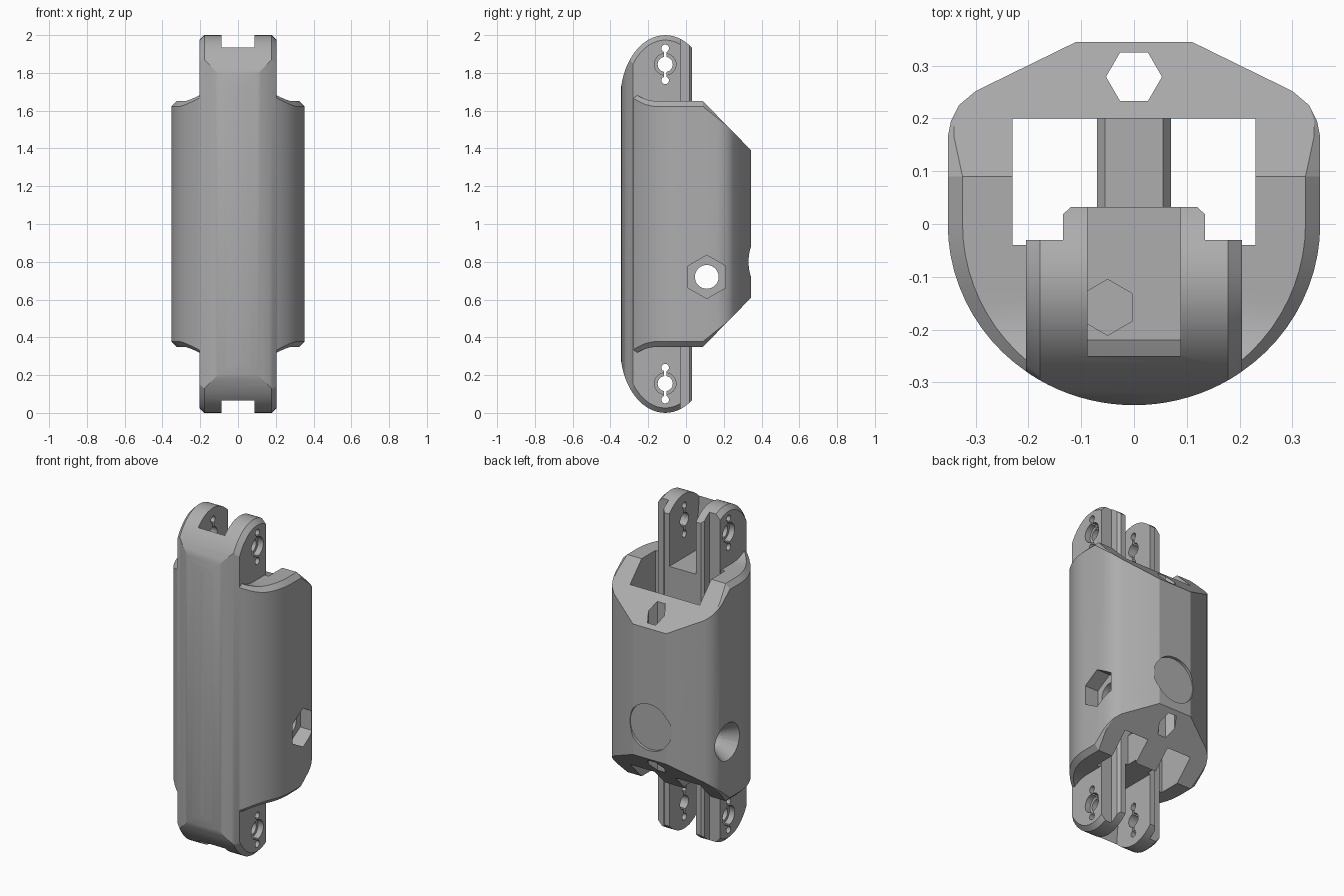
import bpy, bmesh, math
from mathutils import Matrix, Vector

if "Cube" in bpy.data.objects:
    bpy.data.objects.remove(bpy.data.objects["Cube"])

grey = bpy.data.materials.new("grey plastic")
grey.diffuse_color = (0.42, 0.42, 0.42, 1)
grey.use_nodes = True
grey.node_tree.nodes["Principled BSDF"].inputs["Base Color"].default_value = grey.diffuse_color
RX, RY = 0.353, 0.343


def make(name, bm):
    bmesh.ops.recalc_face_normals(bm, faces=bm.faces)
    me = bpy.data.meshes.new(name)
    bm.to_mesh(me)
    bm.free()
    me.materials.append(grey)
    ob = bpy.data.objects.new(name, me)
    bpy.context.collection.objects.link(ob)
    return ob


def loft(name, rings):
    """Closed solid through rings of equal length."""
    bm = bmesh.new()
    vs = [[bm.verts.new(p) for p in r] for r in rings]
    n = len(vs[0])
    for a, b in zip(vs, vs[1:]):
        for i in range(n):
            bm.faces.new((a[i], a[(i + 1) % n], b[(i + 1) % n], b[i]))
    bm.faces.new(vs[0])
    bm.faces.new(vs[-1])
    return make(name, bm)


def prism(name, pts, axis, lo, hi):
    """Extrude a 2D outline along one axis."""
    def put(p, t):
        q = list(p)
        q.insert("xyz".index(axis), t)
        return q
    return loft(name, [[put(p, t) for p in pts] for t in (lo, hi)])


def circle(cx, cy, r, n=32, start=0.0):
    return [(cx + r * math.cos(start + 2 * math.pi * i / n),
             cy + r * math.sin(start + 2 * math.pi * i / n)) for i in range(n)]


def boolean(ob, tool, op="DIFFERENCE"):
    m = ob.modifiers.new(op, "BOOLEAN")
    m.operation, m.object, m.solver = op, tool, "EXACT"
    bpy.context.view_layer.objects.active = ob
    bpy.ops.object.modifier_apply(modifier=m.name)
    bpy.data.objects.remove(tool)


def top_z(y):
    """Height of the shell's upper rim at depth y."""
    if y < -0.15:
        return 1.65 + 0.045 * min(1, (-0.15 - y) / 0.13) ** 2
    return 1.65 - max(0, y - 0.09) * 1.02


# Shell: half outline mirrored, chamfered rims following top_z
half = [(RX * math.sin(math.radians(a)), -RY * math.cos(math.radians(a)))
        for a in range(5, 91, 5)]
half += [(RX, 0.09), (RX, 0.165), (0.347, 0.195), (0.332, 0.225),
         (0.30, 0.252), (0.11, 0.345)]
bm = bmesh.new()
sides = []
for s in (1, -1):
    rows = []
    for x, y in half:
        d = 0.028 * max(0, min(1, (0.22 - y) / 0.13))
        z = top_z(y)
        d = min(d, x * 0.5)
        rows.append([bm.verts.new((s * px, y, pz)) for px, pz in
                     ((x - d, 2 - z), (x, 2 - z + d), (x, z - d), (x - d, z))])
    sides.append(rows)
    for a, b in zip(rows, rows[1:]):
        for k in range(3):
            bm.faces.new((a[k], b[k], b[k + 1], a[k + 1]))
R, L = sides
for i in range(len(half) - 1):
    for k in (0, 3):
        bm.faces.new((R[i][k], R[i + 1][k], L[i + 1][k], L[i][k]))
for i in (0, -1):
    for k in range(3):
        bm.faces.new((R[i][k], R[i][k + 1], L[i][k + 1], L[i][k]))
bmesh.ops.remove_doubles(bm, verts=bm.verts, dist=1e-5)
body = make("body_shell", bm)

# Through pocket, leaving a ridge bar across its lower end
pocket = [(-0.23, -0.1), (-0.23, 2.1), (0.23, 2.1), (0.23, -0.1), (0.07, -0.1),
          (0.07, 0.56), (0.055, 0.58), (-0.055, 0.58), (-0.07, 0.56), (-0.07, -0.1)]
boolean(body, prism("pocket_cut", pocket, "y", -0.04, 0.2))

# Vertical hexagonal hole in the back wall
boolean(body, prism("back_hex_cut", circle(0, 0.279, 0.053, 6), "z", -0.1, 2.1))

# Cross hole with nut recess on the right and countersink on the left
boolean(body, prism("cross_hole_cut", circle(0.11, 0.72, 0.063), "x", -0.5, 0.5))
boolean(body, prism("nut_cut", circle(0.11, 0.72, 0.115, 6, math.pi / 2), "x", 0.265, 0.5))
boolean(body, loft("countersink_cut", [[(x, y, z) for y, z in circle(0.11, 0.72, r)]
                                       for x, r in ((-0.27, 0.06), (-0.36, 0.115))]))

# Shallow round recess on the back
boolean(body, prism("disc_cut", circle(0, 0.8, 0.138, 48), "y", 0.328, 0.5))

# Spine: plan outline cut to a rounded, chamfered side profile
front = [(x, -1.001 * math.sqrt(1 - (x / RX) ** 2) * RY)
         for x in [0.205 * i / 10 for i in range(-10, 11)]]
plan = front + [(0.205, -0.03), (0.135, -0.03), (0.135, 0.018), (0.12, 0.032),
                (-0.12, 0.032), (-0.135, 0.018), (-0.135, -0.03), (-0.205, -0.03)]
spine = prism("spine", plan, "z", 0, 2)


def side_profile(inset):
    a, b = 0.238 - inset, 0.34 - inset
    arc = [(-0.11 - a * math.cos(math.radians(t)), 1.66 + b * math.sin(math.radians(t)))
           for t in range(0, 181, 6)]
    return arc + [(y, 2 - z) for y, z in reversed(arc)]


clip = loft("profile_clip", [[(x, y, z) for y, z in side_profile(d)]
            for x, d in ((-0.206, 0.027), (-0.178, 0), (0.178, 0), (0.206, 0.027))])
boolean(spine, clip, "INTERSECT")
boolean(body, spine, "UNION")


def flip(pts, up):
    return pts if up else [(a, 2 - b) for a, b in pts]


# Clevis slots and keyed pin holes at both ends
for up in (True, False):
    slot = [(0.1, 1.62), (-0.22, 1.62), (-0.25, 1.92), (-0.25, 2.1), (0.1, 2.1)]
    boolean(body, prism("slot_cut", flip(slot, up), "x", -0.088, 0.088))
    boolean(body, prism("pin_cut", flip(circle(-0.11, 1.845, 0.04), up), "x", -0.3, 0.3))
    for s in (-1, 1):
        boolean(body, prism("pin_seat_cut", flip(circle(-0.11, 1.845, 0.057), up),
                            "x", s * 0.17, s * 0.3))
    slit = [(-0.117, 1.765), (-0.103, 1.765), (-0.103, 1.925), (-0.117, 1.925)]
    boolean(body, prism("slit_cut", flip(slit, up), "x", -0.3, 0.3))
    for z in (1.76, 1.93):
        boolean(body, prism("relief_cut", flip(circle(-0.11, z, 0.02, 16), up), "x", -0.3, 0.3))

# Blind hexagonal hole in the upper slot floor
boolean(body, prism("floor_hex_cut", circle(-0.05, -0.158, 0.053, 6, math.pi / 2), "z", 1.45, 1.7))

bpy.ops.object.select_all(action="DESELECT")
body.select_set(True)
bpy.context.view_layer.objects.active = body
bpy.ops.object.shade_smooth_by_angle(angle=math.radians(25))
